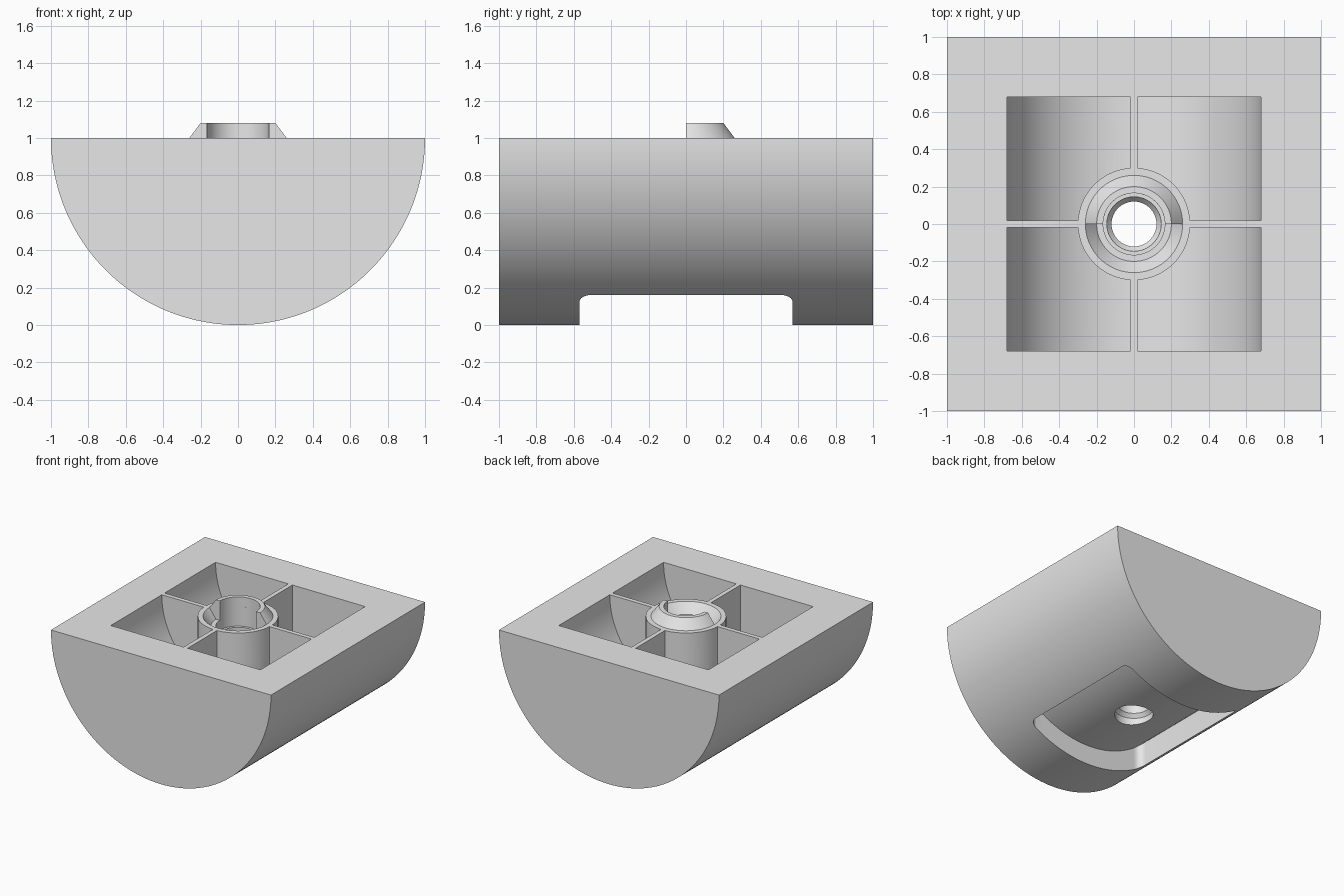
import bpy, bmesh
from math import sin, cos, pi, sqrt, acos, asin

if "Cube" in bpy.data.objects:
    bpy.data.objects.remove(bpy.data.objects["Cube"], do_unlink=True)

grey = bpy.data.materials.new("light_grey")
grey.use_nodes = True
grey.diffuse_color = (0.8, 0.8, 0.8, 1)
grey.node_tree.nodes["Principled BSDF"].inputs["Base Color"].default_value = (0.8, 0.8, 0.8, 1)


def finish(name, bm):
    bmesh.ops.remove_doubles(bm, verts=bm.verts, dist=1e-5)
    bmesh.ops.recalc_face_normals(bm, faces=bm.faces)
    mesh = bpy.data.meshes.new(name)
    bm.to_mesh(mesh)
    bm.free()
    mesh.materials.append(grey)
    obj = bpy.data.objects.new(name, mesh)
    bpy.context.collection.objects.link(obj)
    return obj


def add_prism(bm, outline, low, high, axis):
    """Extrude a flat outline along y or z."""
    def place(p, d):
        return (p[0], d, p[1]) if axis == "y" else (p[0], p[1], d)
    ends = [[bm.verts.new(place(p, d)) for p in outline] for d in (low, high)]
    for ring in ends:
        bm.faces.new(ring)
    n = len(outline)
    for i in range(n):
        j = (i + 1) % n
        bm.faces.new((ends[0][i], ends[0][j], ends[1][j], ends[1][i]))


def prism(name, outline, low, high, axis):
    bm = bmesh.new()
    add_prism(bm, outline, low, high, axis)
    return finish(name, bm)


def half_ring(name, profile, start, steps=48):
    """Sweep a closed (radius, z) profile through half a turn."""
    bm = bmesh.new()
    rings = []
    for k in range(steps + 1):
        a = start + pi * k / steps
        rings.append([bm.verts.new((r * cos(a), r * sin(a), z)) for r, z in profile])
    n = len(profile)
    for a, b in zip(rings, rings[1:]):
        for i in range(n):
            j = (i + 1) % n
            bm.faces.new((a[i], a[j], b[j], b[i]))
    bm.faces.new(rings[0])
    bm.faces.new(rings[-1])
    return finish(name, bm)


def turned(name, profile, steps=64):
    """Full turned solid with flat ends, from (radius, z) points."""
    bm = bmesh.new()
    rings = []
    for r, z in profile:
        rings.append([bm.verts.new((r * cos(2 * pi * k / steps), r * sin(2 * pi * k / steps), z))
                      for k in range(steps)])
    for a, b in zip(rings, rings[1:]):
        for k in range(steps):
            j = (k + 1) % steps
            bm.faces.new((a[k], a[j], b[j], b[k]))
    bm.faces.new(rings[0])
    bm.faces.new(rings[-1])
    return finish(name, bm)


def cut(target, cutter):
    mod = target.modifiers.new("cut", "BOOLEAN")
    mod.operation = "DIFFERENCE"
    mod.solver = "EXACT"
    mod.object = cutter
    bpy.context.view_layer.objects.active = target
    bpy.ops.object.modifier_apply(modifier=mod.name)
    bpy.data.objects.remove(cutter, do_unlink=True)


def arc(cx, cy, r, a0, a1, n):
    return [(cx + r * cos(a0 + (a1 - a0) * i / n), cy + r * sin(a0 + (a1 - a0) * i / n))
            for i in range(n + 1)]


# Half-round body with its flat side up
body = prism("half_round_body", arc(0, 1, 1, pi, 2 * pi, 96), -1, 1, "y")

# Four hollow pockets, leaving cross ribs and a central boss
inner, rib = 0.68, 0.018
bm = bmesh.new()
floor = arc(0, 1, inner, 0, -acos(rib / inner), 32)
for sx in (-1, 1):
    outline = [(sx * x, z) for x, z in [(rib, 1.1), (inner, 1.1)] + floor]
    for low, high in ((-inner, -rib), (rib, inner)):
        add_prism(bm, outline, low, high, "y")
pockets = finish("pocket_cutter", bm)
cut(pockets, turned("boss_cutter", [(0.3, 0.1), (0.3, 1.3)]))
cut(body, pockets)

# Shallow underside recess with rounded corners and a concentric floor
depth_radius, half_y, corner = 0.84, 0.57, 0.06
half_x = sqrt(1 - depth_radius ** 2)
plan = []
for i, (sx, sy) in enumerate([(1, 1), (-1, 1), (-1, -1), (1, -1)]):
    plan += arc(sx * (half_x - corner), sy * (half_y - corner), corner,
                i * pi / 2, (i + 1) * pi / 2, 8)
recess = prism("recess_cutter", plan, -0.2, 0.6, "z")
cut(recess, prism("recess_floor", arc(0, 1, depth_radius, 0, 2 * pi, 128)[:-1], -0.9, 0.9, "y"))
cut(body, recess)

# Half-ring socket sunk into the front of the boss
cut(body, half_ring("socket_cutter",
                    [(0.08, 1.1), (0.26, 1.1), (0.26, 1), (0.2, 0.92), (0.08, 0.92)], pi))

# Stepped through bore
cut(body, turned("bore_cutter", [
    (0.145, -0.1), (0.145, 0.22), (0.12, 0.25), (0.12, 0.78),
    (0.145, 0.81), (0.145, 0.84), (0.165, 0.84), (0.165, 1.3)]))

# Raised half-ring key on the back of the boss
key = half_ring("half_ring_key", [(0.165, 1), (0.165, 1.08), (0.2, 1.08), (0.26, 1)], 0)

bpy.ops.object.select_all(action="DESELECT")
for obj in (body, key):
    obj.select_set(True)
bpy.context.view_layer.objects.active = body
bpy.ops.object.shade_smooth_by_angle(angle=pi / 7)
